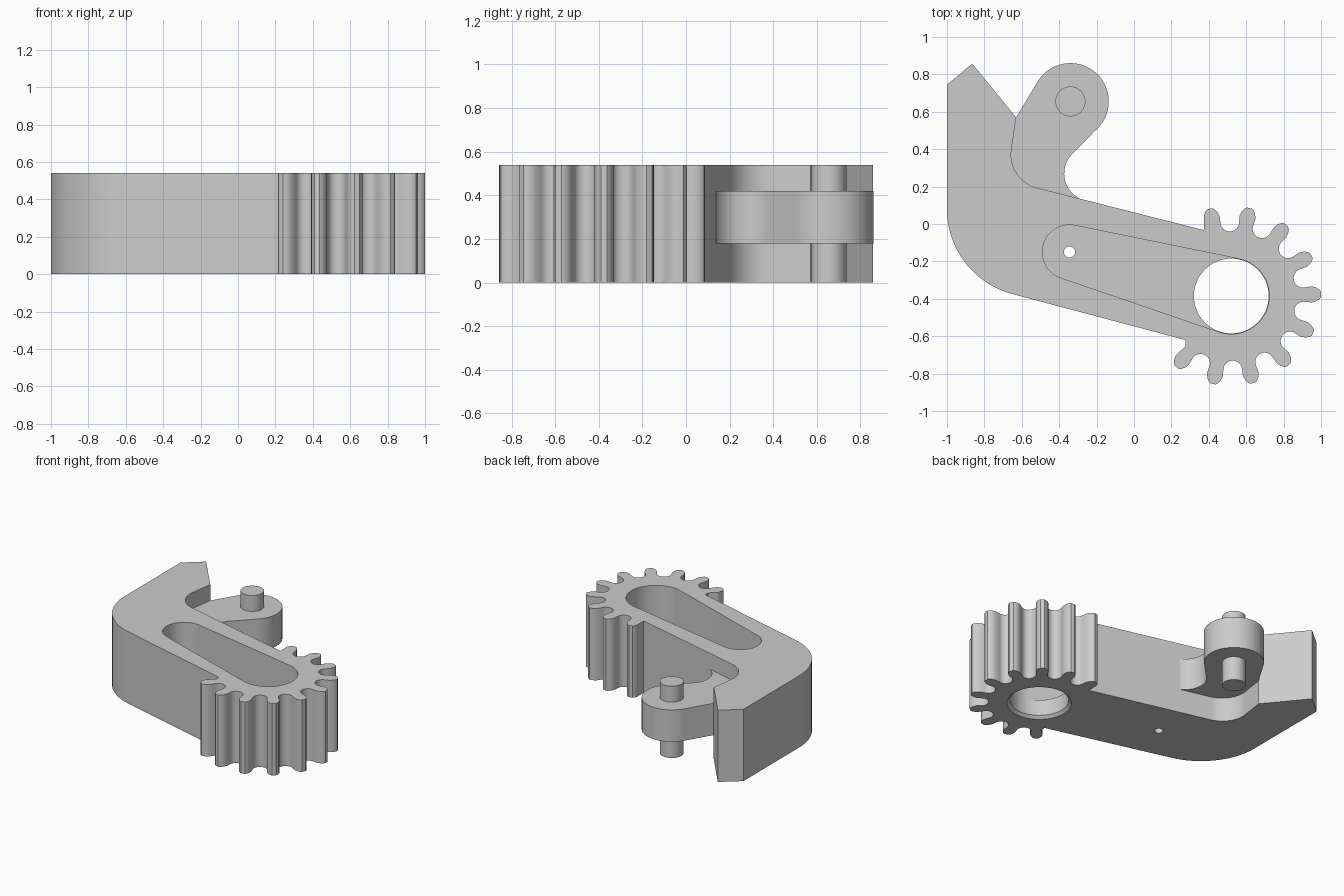
import bpy
import bmesh
from math import radians, degrees, sin, cos, asin, atan2, hypot

if "Cube" in bpy.data.objects:
    bpy.data.objects.remove(bpy.data.objects["Cube"])

HEIGHT = 0.54
GEAR = (0.52, -0.385)
PIVOT = (-0.345, -0.15)
PIN = (-0.34, 0.655)

grey = bpy.data.materials.new("plain grey")
grey.diffuse_color = (0.6, 0.6, 0.6, 1)
grey.use_nodes = True
grey.node_tree.nodes["Principled BSDF"].inputs["Base Color"].default_value = (0.6, 0.6, 0.6, 1)


def arc(centre, radius, start, end, steps=24):
    """Points along an arc, angles in degrees."""
    angles = [radians(start + (end - start) * i / steps) for i in range(steps + 1)]
    return [(centre[0] + radius * cos(a), centre[1] + radius * sin(a)) for a in angles]


def prism(name, outline, low, high):
    """Extrude a closed outline between two heights."""
    bm = bmesh.new()
    face = bm.faces.new([bm.verts.new((x, y, low)) for x, y in outline])
    new = bmesh.ops.extrude_face_region(bm, geom=[face])["geom"]
    verts = [v for v in new if isinstance(v, bmesh.types.BMVert)]
    bmesh.ops.translate(bm, verts=verts, vec=(0, 0, high - low))
    bmesh.ops.recalc_face_normals(bm, faces=bm.faces)
    mesh = bpy.data.meshes.new(name)
    bm.to_mesh(mesh)
    bm.free()
    mesh.materials.append(grey)
    obj = bpy.data.objects.new(name, mesh)
    bpy.context.collection.objects.link(obj)
    return obj


def disc(name, centre, radius, low, high, steps=64):
    return prism(name, arc(centre, radius, 0, 360, steps)[:-1], low, high)


def activate(obj):
    bpy.ops.object.select_all(action="DESELECT")
    obj.select_set(True)
    bpy.context.view_layer.objects.active = obj


def cut(obj, cutter):
    cutter.hide_render = True
    mod = obj.modifiers.new("cut", "BOOLEAN")
    mod.operation = "DIFFERENCE"
    mod.solver = "EXACT"
    mod.object = cutter
    activate(obj)
    bpy.ops.object.modifier_apply(modifier=mod.name)
    bpy.data.objects.remove(cutter)


def gear_point(angle, radial, side):
    a = radians(angle)
    return (GEAR[0] + radial * cos(a) - side * sin(a),
            GEAR[1] + radial * sin(a) + side * cos(a))


# Gear sector: ten teeth with round gaps, clockwise
PITCH = 360 / 14
TEETH = 10
flank = [(0.43, 0.043), (0.455, 0.036), (0.473, 0.024), (0.48, 0.014)]
tooth = flank + [(r, -s) for r, s in reversed(flank)]
gear = []
for k in range(TEETH):
    angle = 104 - PITCH * k
    gear += [gear_point(angle, r, s) for r, s in tooth]
    if k < TEETH - 1:
        gear += [gear_point(angle - PITCH / 2, r, s)
                 for r, s in arc((0.395, 0), 0.05, 90, 270, 12)]

# Bent lever with the hook at one end and the gear at the other
outline = [(-1, 0.745), (-0.865, 0.857), (-0.63, 0.57)]
outline += arc((-0.475, 0.37), 0.182, 172, 255)
outline += [(0.375, -0.033)] + gear + [(0.275, -0.655), (0.275, -0.62)]
outline += arc((-0.53, 0.08), 0.47, 255, 180, 32)
body = prism("lever_body", outline, 0, HEIGHT)

# Tapered pocket open at the top
axis = degrees(atan2(GEAR[1] - PIVOT[1], GEAR[0] - PIVOT[0]))
big, small = 0.203, 0.145
tilt = 90 + degrees(asin((big - small) / hypot(GEAR[0] - PIVOT[0], GEAR[1] - PIVOT[1])))
slot = arc(GEAR, big, axis - tilt, axis + tilt, 40)
slot += arc(PIVOT, small, axis + tilt, axis + 360 - tilt, 32)
cut(body, prism("pocket_cutter", slot, 0.14, HEIGHT + 0.1))

# Shaft hole with a chamfered bottom rim, and a small pivot hole
cut(body, disc("shaft_cutter", GEAR, 0.2, -0.1, 0.3))
rim = disc("rim_cutter", GEAR, 0.23, -0.01, 0.025)
for v in rim.data.vertices:
    if v.co.z > 0:
        v.co.x = GEAR[0] + (v.co.x - GEAR[0]) * 0.85
        v.co.y = GEAR[1] + (v.co.y - GEAR[1]) * 0.85
cut(body, rim)
cut(body, disc("pivot_cutter", PIVOT, 0.03, -0.1, 0.3, 32))

# Thin side arm, rooted inside the lever
arm = arc(PIN, 0.205, 150, -50, 48)
arm += arc((-0.225, 0.27), 0.148, 130, 242)
arm += [(-0.4, 0.1), (-0.7, 0.2), (-0.72, 0.45), (-0.63, 0.57)]
side_arm = prism("side_arm", arm, 0.18, 0.42)

# Pin through the arm end
pin = disc("pin", PIN, 0.08, 0, HEIGHT, 48)

for obj in (body, side_arm, pin):
    activate(obj)
    bpy.ops.object.shade_smooth_by_angle(angle=radians(25))
